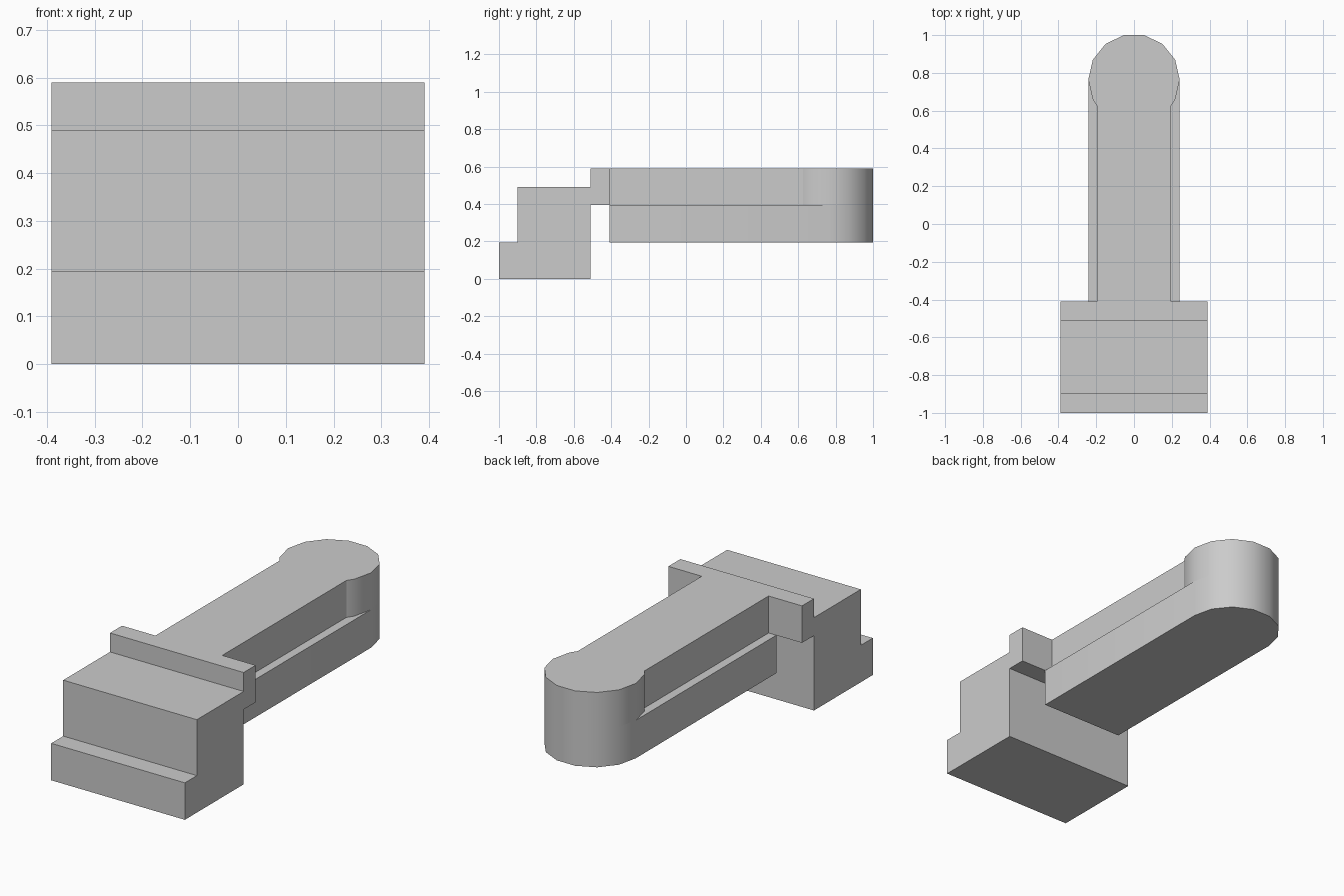
import bpy
import bmesh
from math import cos, sin, pi, radians
from mathutils import Vector

cube = bpy.data.objects.get("Cube")
if cube:
    bpy.data.objects.remove(cube, do_unlink=True)

grey = bpy.data.materials.new("plain grey")
grey.use_nodes = True
colour = (0.6, 0.6, 0.6, 1)
grey.diffuse_color = colour
grey.node_tree.nodes["Principled BSDF"].inputs["Base Color"].default_value = colour


def prism(name, outline, offset):
    """Extrude a closed outline of 3D points along an offset."""
    bm = bmesh.new()
    face = bm.faces.new([bm.verts.new(p) for p in outline])
    ext = bmesh.ops.extrude_face_region(bm, geom=[face])
    moved = [v for v in ext["geom"] if isinstance(v, bmesh.types.BMVert)]
    bmesh.ops.translate(bm, verts=moved, vec=Vector(offset))
    bmesh.ops.recalc_face_normals(bm, faces=bm.faces)
    mesh = bpy.data.meshes.new(name)
    bm.to_mesh(mesh)
    bm.free()
    mesh.materials.append(grey)
    obj = bpy.data.objects.new(name, mesh)
    bpy.context.collection.objects.link(obj)
    return obj


# Stepped block with the overhanging rear lip
half = 0.39
side = [(-1, 0), (-0.51, 0), (-0.51, 0.395), (-0.41, 0.395), (-0.41, 0.59),
        (-0.51, 0.59), (-0.51, 0.49), (-0.9, 0.49), (-0.9, 0.195), (-1, 0.195)]
prism("stepped_block", [(-half, y, z) for y, z in side], (2 * half, 0, 0))

# Arm with a rounded end, as a wide lower layer and a narrower upper layer
radius, centre, step = 0.242, 0.764, 2 * pi / 14


def arm_layer(name, width, first, low, high, neck=None):
    right = [(width, -0.41)] + ([(width, neck)] if neck else [])
    right += [(radius * cos(i * step), centre + radius * sin(i * step))
              for i in range(first, 4)]
    outline = right + [(-x, y) for x, y in reversed(right)]
    obj = prism(name, [(x, y, low) for x, y in outline], (0, 0, high - low))
    bpy.ops.object.select_all(action="DESELECT")
    obj.select_set(True)
    bpy.context.view_layer.objects.active = obj
    bpy.ops.object.shade_smooth_by_angle(angle=radians(30))


arm_layer("lower_arm", 0.24, 0, 0.195, 0.395)
arm_layer("upper_arm", 0.195, -1, 0.395, 0.59, neck=0.625)
